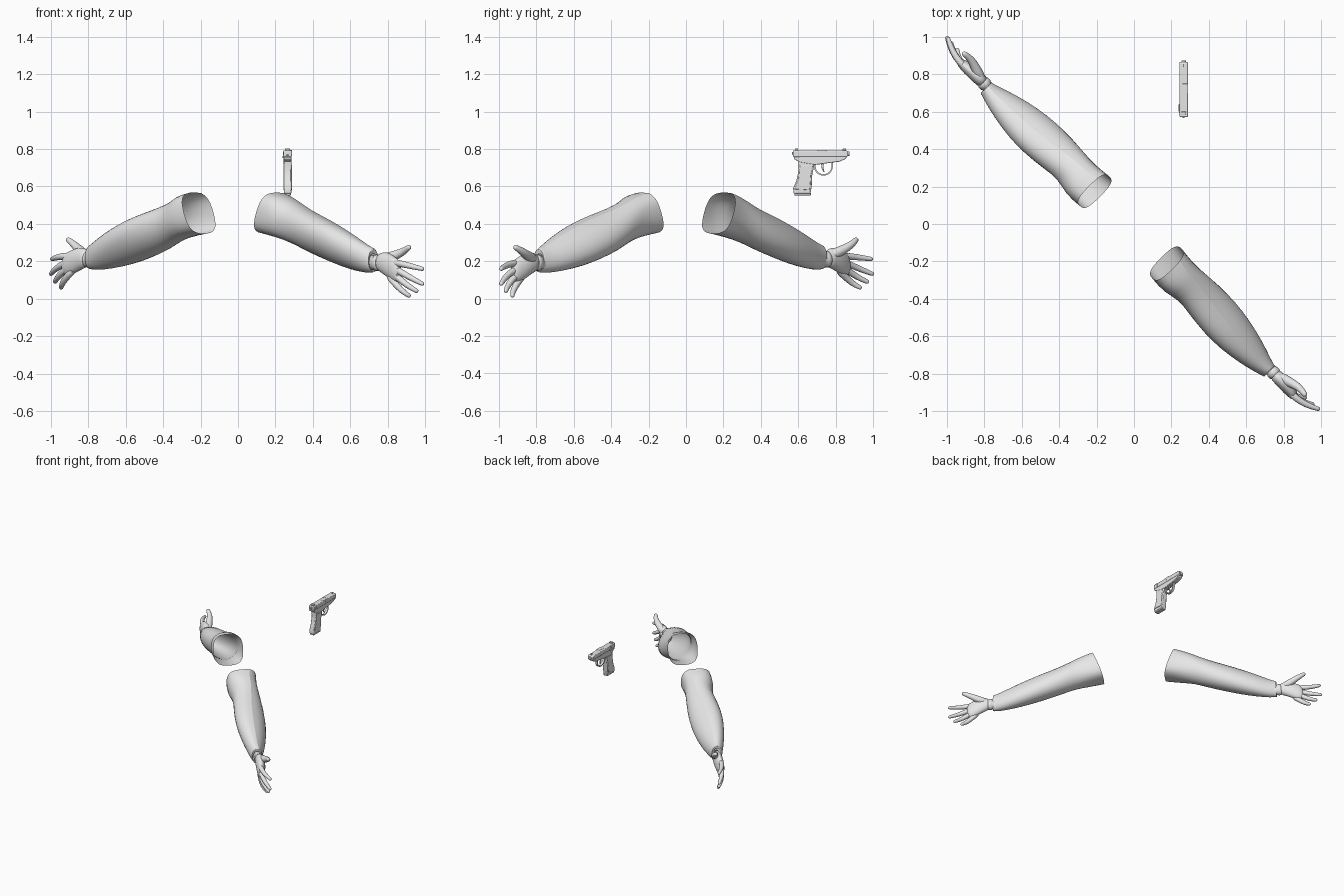
import bpy, bmesh, math
from mathutils import Vector, Matrix

if "Cube" in bpy.data.objects:
    bpy.data.objects.remove(bpy.data.objects["Cube"])

grey = bpy.data.materials.new("plain_grey")
grey.use_nodes = True
grey.diffuse_color = (0.8, 0.8, 0.8, 1)
grey.node_tree.nodes["Principled BSDF"].inputs["Base Color"].default_value = (0.8, 0.8, 0.8, 1)

S = math.sqrt(0.5)
# Arm frame: first axis runs along the arm, second across it, third up
LEFT = Matrix(((S, S, 0, 0), (-S, S, 0, 0), (0, 0, 1, 0), (0, 0, 0, 1)))
SWAP = Matrix(((0, 1, 0, 0), (1, 0, 0, 0), (0, 0, 1, 0), (0, 0, 0, 1)))


def lift(a, z, angle):
    # Raise the far end of a limb around a pivot on it
    pivot = Matrix.Translation((a, 0, z))
    return pivot @ Matrix.Rotation(-angle, 4, "Y") @ pivot.inverted()


RIGHT = SWAP @ LEFT @ lift(0.3, 0.45, 0.022)
# Sleeve and hand placement; the right hand is raised a little more
ARMS = {"left": (LEFT, LEFT), "right": (RIGHT, RIGHT @ lift(1.08, 0.19, 0.09))}


def finish(name, bm, matrix=None, angle=40, subdiv=0, bevel=0):
    if matrix:
        bm.transform(matrix)
    bmesh.ops.recalc_face_normals(bm, faces=bm.faces)
    mesh = bpy.data.meshes.new(name)
    bm.to_mesh(mesh)
    bm.free()
    mesh.materials.append(grey)
    obj = bpy.data.objects.new(name, mesh)
    bpy.context.collection.objects.link(obj)
    if subdiv:
        mod = obj.modifiers.new("smooth", "SUBSURF")
        mod.levels = mod.render_levels = subdiv
    if bevel:
        mod = obj.modifiers.new("bevel", "BEVEL")
        mod.width, mod.segments = bevel, 2
    bpy.ops.object.select_all(action="DESELECT")
    obj.select_set(True)
    bpy.context.view_layer.objects.active = obj
    bpy.ops.object.shade_smooth_by_angle(angle=math.radians(angle))
    return obj


def skin(rings, cap_start=True, cap_end=True, seam=None):
    bm = bmesh.new()
    crease = bm.edges.layers.float.new("crease_edge")
    rows = [[bm.verts.new(p) for p in ring] for ring in rings]
    for r0, r1 in zip(rows, rows[1:]):
        for i in range(len(r0)):
            j = (i + 1) % len(r0)
            bm.faces.new((r0[i], r0[j], r1[j], r1[i]))
        if seam is not None:
            edge = bm.edges.get((r0[seam], r1[seam]))
            edge[crease], edge.smooth = 1, False
    if cap_start:
        bm.faces.new(rows[0])
    if cap_end:
        bm.faces.new(rows[-1])
    return bm


def fullness(n):
    # Makes up for the shrinkage of a subdivided ring
    return 1 / (2 / 3 + math.cos(math.tau / n) / 3)


def section(a, p_in, p_out, top, bottom, tilt=0, skew=0, power=1, n=16):
    # Oval cross-section given by its extents; a power below 1 squares it off
    grow = fullness(n) if power == 1 else 1.01
    ring = []
    for i in range(n):
        c, s = math.cos(math.tau * i / n), math.sin(math.tau * i / n)
        c, s = (math.copysign(abs(v) ** power, v) * grow for v in (c, s))
        ring.append((a + tilt * s, (p_in + p_out) / 2 + (p_in - p_out) / 2 * c - skew * s,
                     (top + bottom) / 2 + (top - bottom) / 2 * s))
    return ring


def tube(points, radii, n=10):
    pts = [Vector(p) for p in points]
    rings = []
    for i, p in enumerate(pts):
        t = (pts[min(i + 1, len(pts) - 1)] - pts[max(i - 1, 0)]).normalized()
        u = t.cross(Vector((0, 1, 0))).normalized()
        v = t.cross(u)
        r = radii[i] * fullness(n)
        rings.append([p + r * (u * math.cos(math.tau * k / n) + v * math.sin(math.tau * k / n))
                      for k in range(n)])
    # Rounded end
    last = rings[-1]
    for push, scale in ((0.7, 0.85), (1.1, 0.4)):
        rings.append([pts[-1] + (q - pts[-1]) * scale + t * radii[-1] * push for q in last])
    return skin(rings)


SLEEVE = [(0.272, 0.088, -0.137, 0.568, 0.348, 0.043, 0, 0.68), (0.37, 0.076, -0.147, 0.552, 0.326, 0.02, 0, 0.82),
          (0.45, 0.08, -0.117, 0.52, 0.295, 0.0), (0.55, 0.088, -0.13, 0.478, 0.25, 0, 0.02),
          (0.68, 0.083, -0.142, 0.438, 0.207, 0, 0.033), (0.80, 0.068, -0.14, 0.394, 0.172, 0, 0.033),
          (0.93, 0.038, -0.121, 0.335, 0.146, 0, 0.022), (1.02, 0.008, -0.1, 0.288, 0.137, 0, 0.01),
          (1.065, -0.004, -0.086, 0.268, 0.141), (1.07, -0.005, -0.085, 0.266, 0.142)]
PALM = [(1.09, -0.002, -0.068, 0.235, 0.15), (1.13, 0.0, -0.07, 0.25, 0.138),
        (1.18, 0.0, -0.072, 0.245, 0.108), (1.23, -0.012, -0.072, 0.218, 0.086),
        (1.27, -0.025, -0.066, 0.203, 0.092)]
FINGERS = {
    "index_finger": [(1.21, -0.045, 0.192), (1.26, -0.048, 0.19), (1.33, -0.036, 0.176), (1.392, -0.004, 0.16)],
    "middle_finger": [(1.21, -0.045, 0.165), (1.26, -0.048, 0.15), (1.33, -0.036, 0.115), (1.392, -0.004, 0.081)],
    "ring_finger": [(1.2, -0.045, 0.14), (1.25, -0.048, 0.118), (1.31, -0.036, 0.072), (1.353, -0.008, 0.043)],
    "little_finger": [(1.18, -0.045, 0.125), (1.22, -0.048, 0.094), (1.27, -0.038, 0.044), (1.3, -0.012, 0.018)],
    "thumb": [(1.11, -0.032, 0.208), (1.18, -0.012, 0.225), (1.24, 0.008, 0.25), (1.285, 0.002, 0.272)],
}

for side, (arm, hand) in ARMS.items():
    # Open sleeve with a seam along the top, turned in at the cuff
    rings = [section(*s) for s in SLEEVE]
    rings.append(section(1.066, -0.01, -0.075, 0.24, 0.15))
    finish(side + "_sleeve", skin(rings, False, False, seam=3), arm, 60, 1)
    # Glove cuff
    cuff = [section(a, g - 0.004, -0.066 - g, 0.23 + g, 0.153 - g)
            for a, g in ((1.04, 0), (1.075, 0), (1.08, 0.004), (1.1, 0.004), (1.105, 0))]
    finish(side + "_glove_cuff", skin(cuff), hand)
    # Hand
    finish(side + "_palm", skin([section(*s, n=12) for s in PALM]), hand, 80, 1)
    for name, path in FINGERS.items():
        radii = (0.03, 0.027, 0.02, 0.015) if name == "thumb" else (0.0185, 0.0185, 0.016, 0.012)
        finish(side + "_" + name, tube(path, radii), hand, 80, 1)

# Pistol
PX = 0.265


def slab(name, outline, width, bevel=0.004, x=PX):
    rings = [[(x + sx * width / 2, y, z) for y, z in outline] for sx in (-1, 1)]
    return finish(name, skin(rings), bevel=bevel)


def box(name, y0, y1, z0, z1, width, bevel=0.002, x=PX):
    return slab(name, [(y0, z0), (y1, z0), (y1, z1), (y0, z1)], width, bevel, x)


def rod(name, start, end, radius, n=16):
    axis = Vector(end) - Vector(start)
    bm = bmesh.new()
    bmesh.ops.create_cone(bm, cap_ends=True, segments=n, radius1=radius, radius2=radius, depth=axis.length)
    turn = axis.to_track_quat("Z", "Y").to_matrix().to_4x4()
    return finish(name, bm, Matrix.Translation((Vector(start) + Vector(end)) / 2) @ turn)


slab("pistol_slide", [(0.572, 0.758), (0.865, 0.758), (0.867, 0.785), (0.86, 0.793), (0.572, 0.793)], 0.046, 0.006)
slab("pistol_frame", [(0.575, 0.76), (0.58, 0.745), (0.605, 0.73), (0.69, 0.715), (0.785, 0.728),
                      (0.82, 0.732), (0.855, 0.748), (0.86, 0.76)], 0.042, 0.003)
slab("pistol_grip", [(0.6, 0.74), (0.603, 0.69), (0.59, 0.63), (0.573, 0.59), (0.575, 0.562), (0.665, 0.562),
                     (0.672, 0.6), (0.675, 0.66), (0.69, 0.735)], 0.04, 0.005)
box("magazine_base", 0.58, 0.667, 0.552, 0.566, 0.034)
for sx in (-1, 1):
    # Grip panels and slide grooves
    slab("grip_panel", [(0.608, 0.715), (0.603, 0.65), (0.582, 0.585), (0.662, 0.58), (0.668, 0.66), (0.68, 0.715)],
         0.006, 0.002, PX + sx * 0.02)
    for k in range(5):
        box("slide_rib", 0.585 + k * 0.009, 0.589 + k * 0.009, 0.764, 0.787, 0.003, 0, PX + sx * 0.0225)
box("safety_lever", 0.6, 0.64, 0.752, 0.762, 0.007, 0.001, PX - 0.023)
box("ejection_port", 0.7, 0.75, 0.775, 0.7945, 0.03, 0.001, PX + 0.0085)
box("front_sight", 0.838, 0.856, 0.79, 0.802, 0.007)
box("rear_sight", 0.582, 0.6, 0.79, 0.802, 0.028)
slab("hammer", [(0.578, 0.76), (0.566, 0.772), (0.566, 0.784), (0.576, 0.784), (0.59, 0.765)], 0.012, 0.002)
rod("barrel", (PX, 0.85, 0.774), (PX, 0.873, 0.774), 0.012)

# Trigger guard loop and trigger
guard = []
for i in range(13):
    t = math.pi * (1 + i / 12)
    y, z = math.cos(t), math.sin(t)
    guard.append([(PX + sx * 0.009, 0.735 + y * r, 0.705 + z * r * 0.95)
                  for sx, r in ((-1, 0.05), (1, 0.05), (1, 0.042), (-1, 0.042))])
guard.insert(0, [(x, y, z + 0.025) for x, y, z in guard[0]])
guard.append([(x, y, z + 0.025) for x, y, z in guard[-1]])
finish("trigger_guard", skin(guard))
slab("trigger", [(0.722, 0.722), (0.726, 0.695), (0.736, 0.675), (0.741, 0.677), (0.735, 0.698), (0.737, 0.722)],
     0.01, 0.002)
